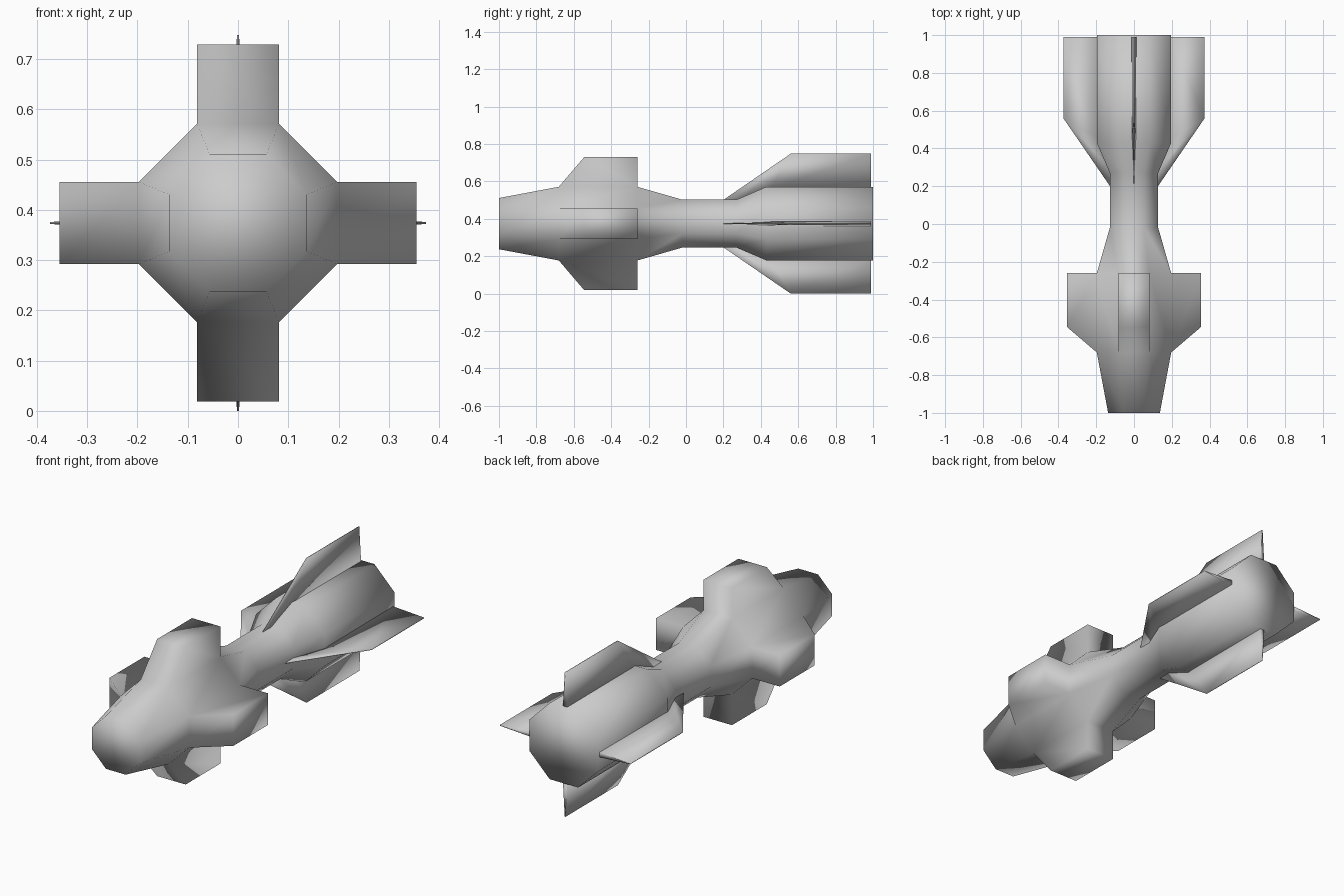
import bpy, bmesh
from math import pi, cos, sin
from mathutils import Matrix, Vector

if "Cube" in bpy.data.objects:
    bpy.data.objects.remove(bpy.data.objects["Cube"])

ZC = 0.374          # height of the long axis
AX = Matrix.Translation((0, 0, ZC))


def finish(bm, name):
    bmesh.ops.recalc_face_normals(bm, faces=bm.faces)
    bm.transform(AX)
    me = bpy.data.meshes.new(name)
    bm.to_mesh(me)
    bm.free()
    for p in me.polygons:
        p.use_smooth = True
    ob = bpy.data.objects.new(name, me)
    bpy.context.collection.objects.link(ob)
    return ob


# Octagonal body lofted along y: (y, distance from axis to flat side)
profile = [(-1, 0.137), (-0.68, 0.197), (-0.26, 0.197), (-0.02, 0.128),
           (0.27, 0.128), (0.43, 0.197), (1, 0.197)]
bm = bmesh.new()
rings = []
for y, a in profile:
    r = a / cos(pi / 8)
    rings.append([bm.verts.new((r * cos(pi / 8 + i * pi / 4), y,
                                r * sin(pi / 8 + i * pi / 4))) for i in range(8)])
arm_faces = []
for k in range(len(rings) - 1):
    for i in range(8):
        j = (i + 1) % 8
        f = bm.faces.new((rings[k][i], rings[k][j], rings[k + 1][j], rings[k + 1][i]))
        if k == 1 and i % 2 == 1:
            arm_faces.append(f)
bm.faces.new(rings[0])
bm.faces.new(rings[-1])
bmesh.ops.recalc_face_normals(bm, faces=bm.faces)

# Four blunt front wings pulled out of the flat sides, with sloped fronts
for f in arm_faces:
    n = f.normal.copy()
    new = bmesh.ops.extrude_discrete_faces(bm, faces=[f])["faces"][0]
    for v in new.verts:
        v.co += n * (0.355 - 0.197)
        if v.co.y < -0.5:
            v.co.y = -0.545
finish(bm, "body")

# Four thin tail fins: (y, distance from axis, half thickness)
outline = [(0.19, 0.12, 0.001), (0.56, 0.374, 0.002), (0.99, 0.374, 0.002),
           (0.99, 0.185, 0.013), (0.45, 0.185, 0.011), (0.28, 0.115, 0.003)]
for q, side in enumerate(("right", "top", "left", "bottom")):
    bm = bmesh.new()
    a = [bm.verts.new((r, y, t)) for y, r, t in outline]
    b = [bm.verts.new((r, y, -t)) for y, r, t in outline]
    bm.faces.new(a)
    bm.faces.new(b)
    for i in range(len(a)):
        j = (i + 1) % len(a)
        bm.faces.new((a[i], a[j], b[j], b[i]))
    bm.transform(Matrix.Rotation(-q * pi / 2, 4, 'Y'))
    finish(bm, side + "_tail_fin")
